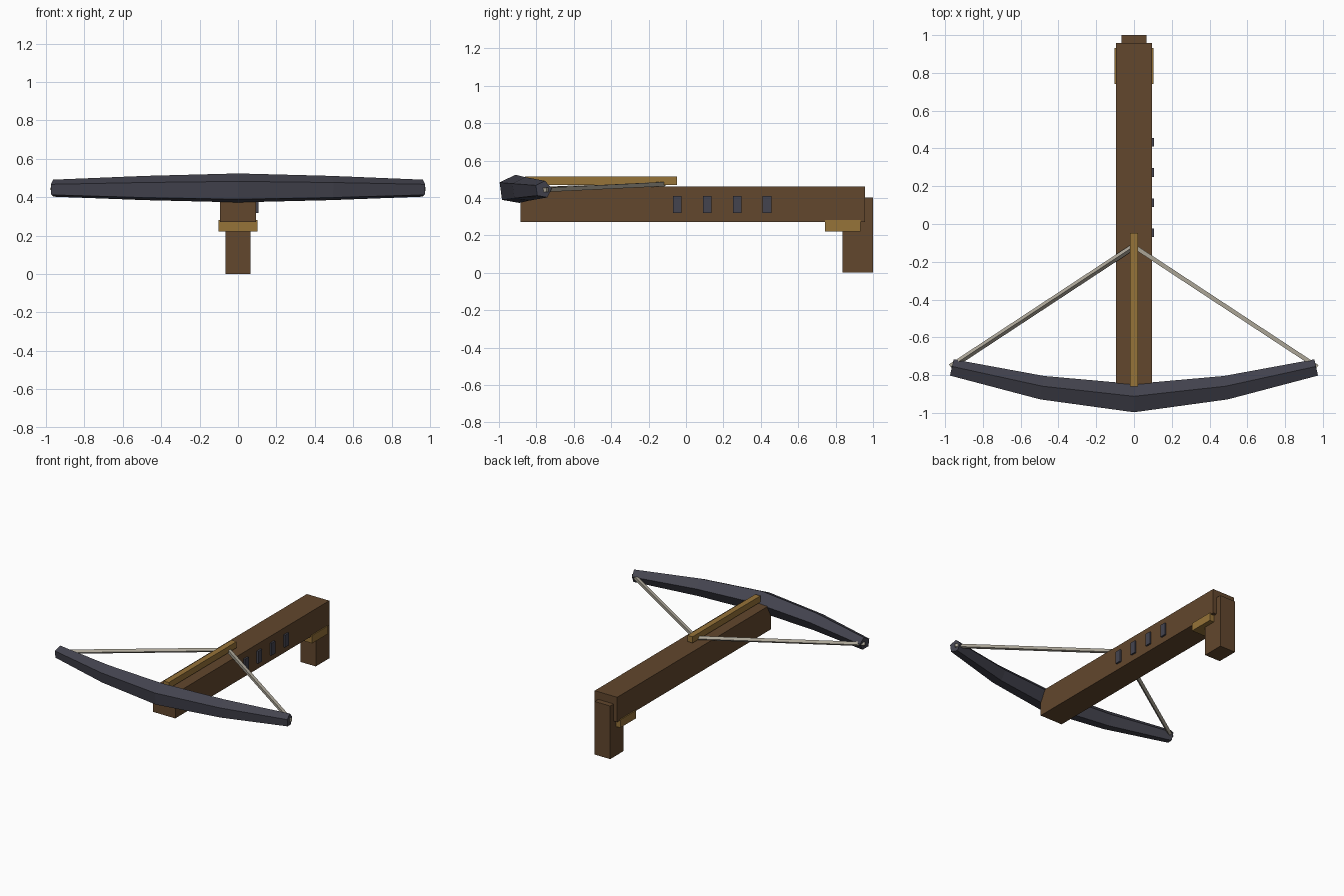
import bpy, bmesh
from math import sin, cos, radians, pi
from mathutils import Vector

cube = bpy.data.objects.get("Cube")
if cube:
    bpy.data.objects.remove(cube, do_unlink=True)


def material(name, srgb):
    lin = [((c / 255 + 0.055) / 1.055) ** 2.4 for c in srgb] + [1]
    mat = bpy.data.materials.new(name)
    mat.use_nodes = True
    mat.diffuse_color = lin
    for node in mat.node_tree.nodes:
        if node.type == 'BSDF_PRINCIPLED':
            node.inputs["Base Color"].default_value = lin
    return mat


WOOD = material("brown wood", (98, 71, 45))
BRASS = material("golden wood", (150, 115, 56))
METAL = material("dark metal", (68, 68, 79))
CORD = material("pale cord", (172, 166, 152))


def finish(name, bm, mat):
    bmesh.ops.recalc_face_normals(bm, faces=bm.faces)
    mesh = bpy.data.meshes.new(name)
    bm.to_mesh(mesh)
    bm.free()
    mesh.materials.append(mat)
    obj = bpy.data.objects.new(name, mesh)
    bpy.context.collection.objects.link(obj)
    return obj


def box(name, x, y, z, mat):
    """Box from (min, max) ranges on each axis."""
    bm = bmesh.new()
    bmesh.ops.create_cube(bm, size=1)
    for v in bm.verts:
        for i, (lo, hi) in enumerate((x, y, z)):
            v.co[i] = lo + (v.co[i] + 0.5) * (hi - lo)
    return finish(name, bm, mat)


def tube(name, points, radii, sides, turn, mat):
    """Straight-sided tube along a path, with cross-sections square to it."""
    bm = bmesh.new()
    pts = [Vector(p) for p in points]
    rings = []
    for i, p in enumerate(pts):
        along = (pts[min(i + 1, len(pts) - 1)] - pts[max(i - 1, 0)]).normalized()
        side = Vector((0, 0, 1)).cross(along).normalized()
        up = along.cross(side)
        ring = []
        for k in range(sides):
            a = radians(turn) + 2 * pi * k / sides
            ring.append(bm.verts.new(p + radii[i] * (side * cos(a) + up * sin(a))))
        rings.append(ring)
    for r, s in zip(rings, rings[1:]):
        for k in range(sides):
            n = (k + 1) % sides
            bm.faces.new((r[k], r[n], s[n], s[k]))
    bm.faces.new(rings[0])
    bm.faces.new(rings[-1])
    return finish(name, bm, mat)


# Wooden body
box("stock", (-0.094, 0.094), (-0.885, 0.958), (0.272, 0.46), WOOD)
box("grip", (-0.065, 0.065), (0.838, 1.0), (0, 0.402), WOOD)
box("grip_collar", (-0.102, 0.102), (0.742, 0.932), (0.221, 0.281), BRASS)
box("bolt_rail", (-0.022, 0.022), (-0.86, -0.047), (0.468, 0.515), BRASS)

# Row of metal studs on the left side
for i in range(4):
    y = -0.047 + 0.16 * i
    box(f"side_stud_{i + 1}", (0.07, 0.107), (y - 0.023, y + 0.023), (0.318, 0.411), METAL)

# Five-sided bow, thinner toward its tips
tube("bow",
     [(-0.965, -0.762, 0.445), (-0.487, -0.87, 0.445), (0, -0.926, 0.445),
      (0.487, -0.87, 0.445), (0.965, -0.762, 0.445)],
     [0.047, 0.067, 0.08, 0.067, 0.047], 5, 8, METAL)

# Drawn string, one half on each side
for name, s, turn in (("left_string", 1, 45), ("right_string", -1, 0)):
    tube(name, [(s * 0.97, -0.756, 0.443), (0, -0.118, 0.474)],
         [0.016, 0.016], 4, turn, CORD)
